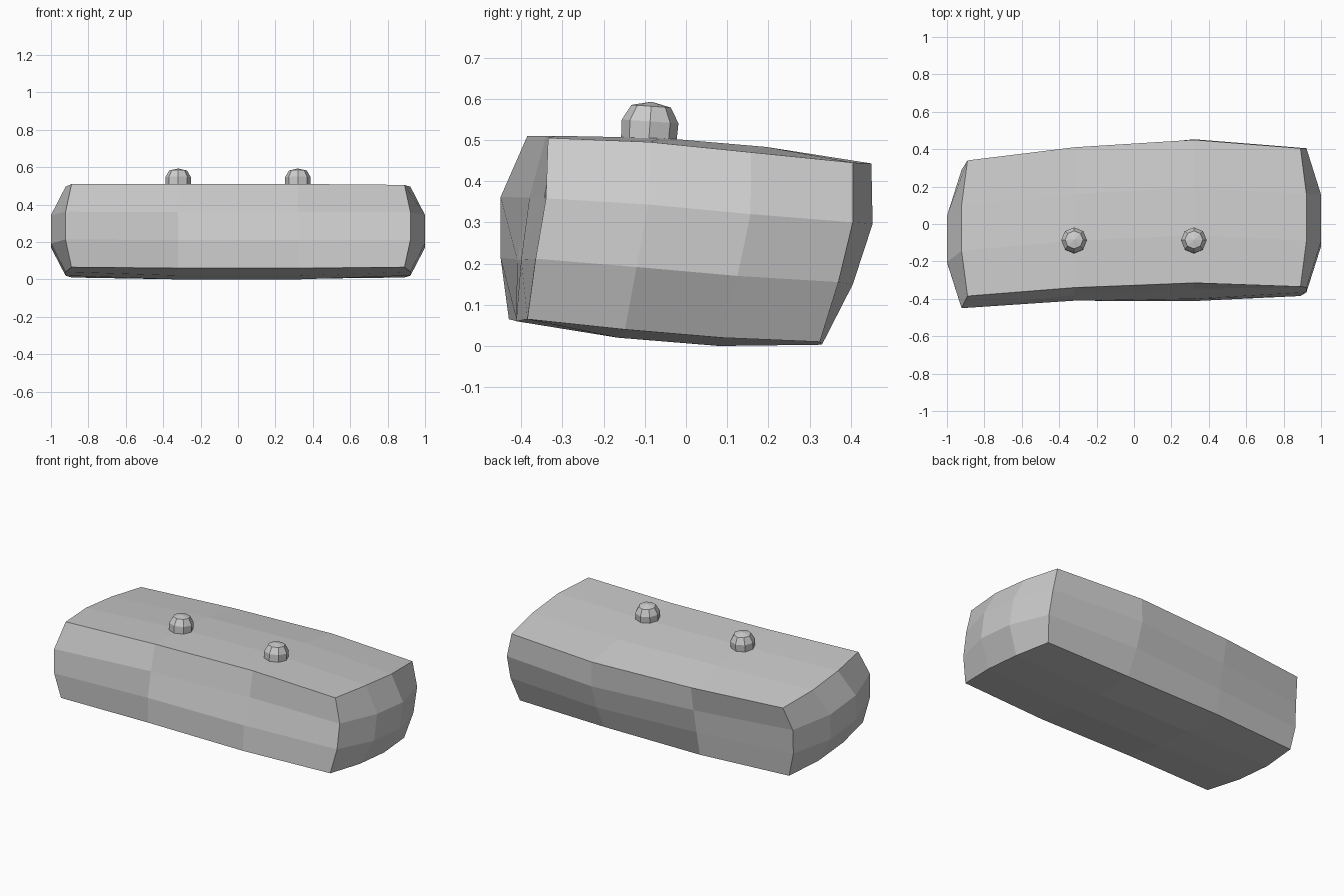
import bpy, bmesh, math

if "Cube" in bpy.data.objects:
    bpy.data.objects.remove(bpy.data.objects["Cube"])

# Body profile: front and back depth, one row per height (top first), one value per x station
FRONT = [(-.385, -.34, -.315, -.335), (-.45, -.38, -.345, -.34),
         (-.45, -.41, -.40, -.365), (-.43, -.41, -.412, -.385)]
BACK = [(.34, .41, .45, .405), (.29, .385, .453, .405),
        (.285, .355, .405, .37), (.28, .325, .33, .325)]
# Height of top and bottom from front to back, at the ends and in the middle
TOP_END, TOP_MID = (.505, .495, .47, .445), (.51, .505, .483, .443)
BOT_END, BOT_MID = (.065, .04, .02, .01), (.06, .02, 0, .003)


def finish(bm, name):
    bmesh.ops.recalc_face_normals(bm, faces=bm.faces)
    mesh = bpy.data.meshes.new(name)
    bm.to_mesh(mesh)
    bm.free()
    ob = bpy.data.objects.new(name, mesh)
    bpy.context.collection.objects.link(ob)
    return ob


# Body: 3x3x3 block, bulged and skewed
bm = bmesh.new()
bmesh.ops.create_cube(bm, size=1)
bmesh.ops.subdivide_edges(bm, edges=bm.edges[:], cuts=2, use_grid_fill=True)
for v in bm.verts:
    i, j, k = (round((c + .5) * 3) for c in v.co)
    end = i in (0, 3)
    rim = (j in (0, 3)) + (k in (0, 3))
    x = (1.0, .922, .89)[rim] if end else .32
    f, b = FRONT[3 - k][i], BACK[3 - k][i]
    t, o = (TOP_END, BOT_END) if end else (TOP_MID, BOT_MID)
    top = .51 if i == 0 and j == 0 else t[j]
    v.co = (x if i > 1 else -x, f + (b - f) * j / 3, o[j] + (top - o[j]) * k / 3)
finish(bm, "body")


# Buttons: eight-sided domed pegs, tilted to match the top
def button(name, x):
    bm = bmesh.new()
    profile = [(.067, -.015), (.069, .042), (.048, .079)]
    rings = [[bm.verts.new((r * math.cos(a * math.pi / 4), r * math.sin(a * math.pi / 4), z))
              for a in range(8)] for r, z in profile]
    tip = bm.verts.new((0, 0, .09))
    for a in range(8):
        n = (a + 1) % 8
        for lo, hi in zip(rings, rings[1:]):
            bm.faces.new((lo[a], lo[n], hi[n], hi[a]))
        bm.faces.new((rings[-1][a], rings[-1][n], tip))
    bm.faces.new(rings[0])
    ob = finish(bm, name)
    ob.location = (x, -.09, .503)
    ob.rotation_euler.x = math.radians(-4)


button("left_button", -.32)
button("right_button", .32)
